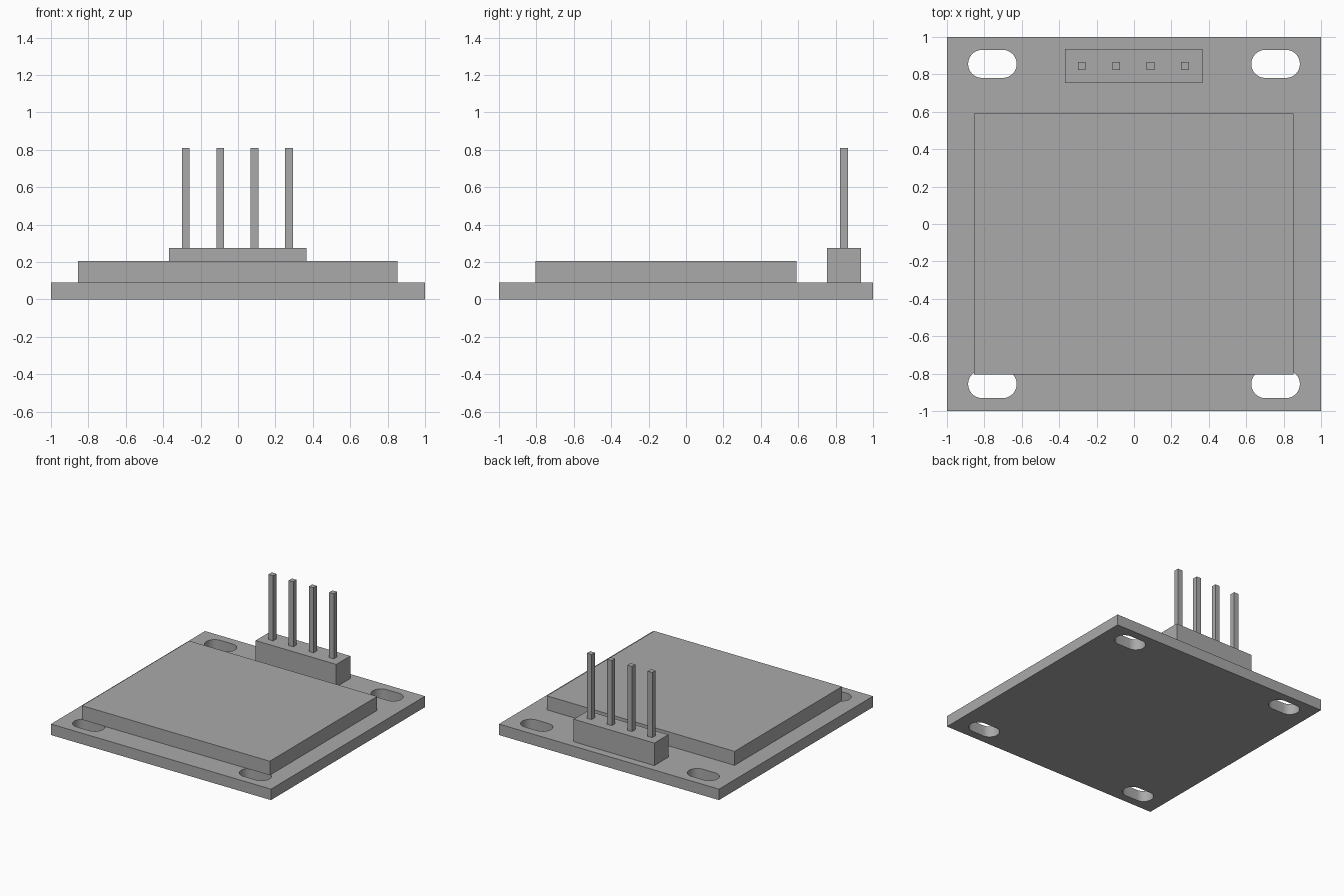
import bpy
import bmesh
from math import cos, sin, pi, radians

cube = bpy.data.objects.get("Cube")
if cube:
    bpy.data.objects.remove(cube, do_unlink=True)

# Single plain grey
grey = bpy.data.materials.new("plain grey")
grey.use_nodes = True
colour = (0.4, 0.4, 0.4, 1)
grey.diffuse_color = colour
grey.node_tree.nodes["Principled BSDF"].inputs["Base Color"].default_value = colour

BOARD_TOP = 0.09


def box(name, x0, x1, y0, y1, z0, z1):
    bpy.ops.mesh.primitive_cube_add(size=1)
    ob = bpy.context.object
    ob.name = name
    for v in ob.data.vertices:
        v.co = (x1 if v.co.x > 0 else x0,
                y1 if v.co.y > 0 else y0,
                z1 if v.co.z > 0 else z0)
    ob.data.materials.append(grey)
    return ob


def outline(curve, points):
    spline = curve.splines.new("POLY")
    spline.points.add(len(points) - 1)
    for p, (x, y) in zip(spline.points, points):
        p.co = (x, y, 0, 1)
    spline.use_cyclic_u = True


def slot(cx, cy, half=0.055, r=0.075, steps=16):
    points = []
    for side, start in ((1, -pi / 2), (-1, pi / 2)):
        for i in range(steps + 1):
            a = start + pi * i / steps
            points.append((cx + side * half + r * cos(a), cy + r * sin(a)))
    return points


# Circuit board: square profile with four mounting slots, extruded
curve = bpy.data.curves.new("circuit_board", "CURVE")
curve.dimensions = "2D"
curve.fill_mode = "BOTH"
curve.extrude = BOARD_TOP / 2
outline(curve, [(-1, -1), (1, -1), (1, 1), (-1, 1)])
for sx in (-1, 1):
    for sy in (-1, 1):
        outline(curve, slot(sx * 0.757, sy * 0.856))
board = bpy.data.objects.new("circuit_board", curve)
bpy.context.collection.objects.link(board)
bpy.ops.object.select_all(action="DESELECT")
board.select_set(True)
bpy.context.view_layer.objects.active = board
bpy.ops.object.convert(target="MESH")
board = bpy.context.object

bm = bmesh.new()
bm.from_mesh(board.data)
bmesh.ops.remove_doubles(bm, verts=bm.verts, dist=0.0005)
bmesh.ops.translate(bm, verts=bm.verts, vec=(0, 0, BOARD_TOP / 2))
bmesh.ops.recalc_face_normals(bm, faces=bm.faces)
bm.to_mesh(board.data)
bm.free()
board.data.materials.clear()
board.data.materials.append(grey)
bpy.ops.object.shade_smooth_by_angle(angle=radians(30))

# Raised display panel
box("display_panel", -0.855, 0.852, -0.804, 0.59, BOARD_TOP, 0.205)

# Pin header block along the back edge
box("header_block", -0.368, 0.365, 0.754, 0.936, BOARD_TOP, 0.275)

# Four square pins
for i in range(4):
    x = -0.279 + i * 0.184
    box(f"header_pin_{i + 1}", x - 0.021, x + 0.021, 0.824, 0.866, 0.275, 0.81)
